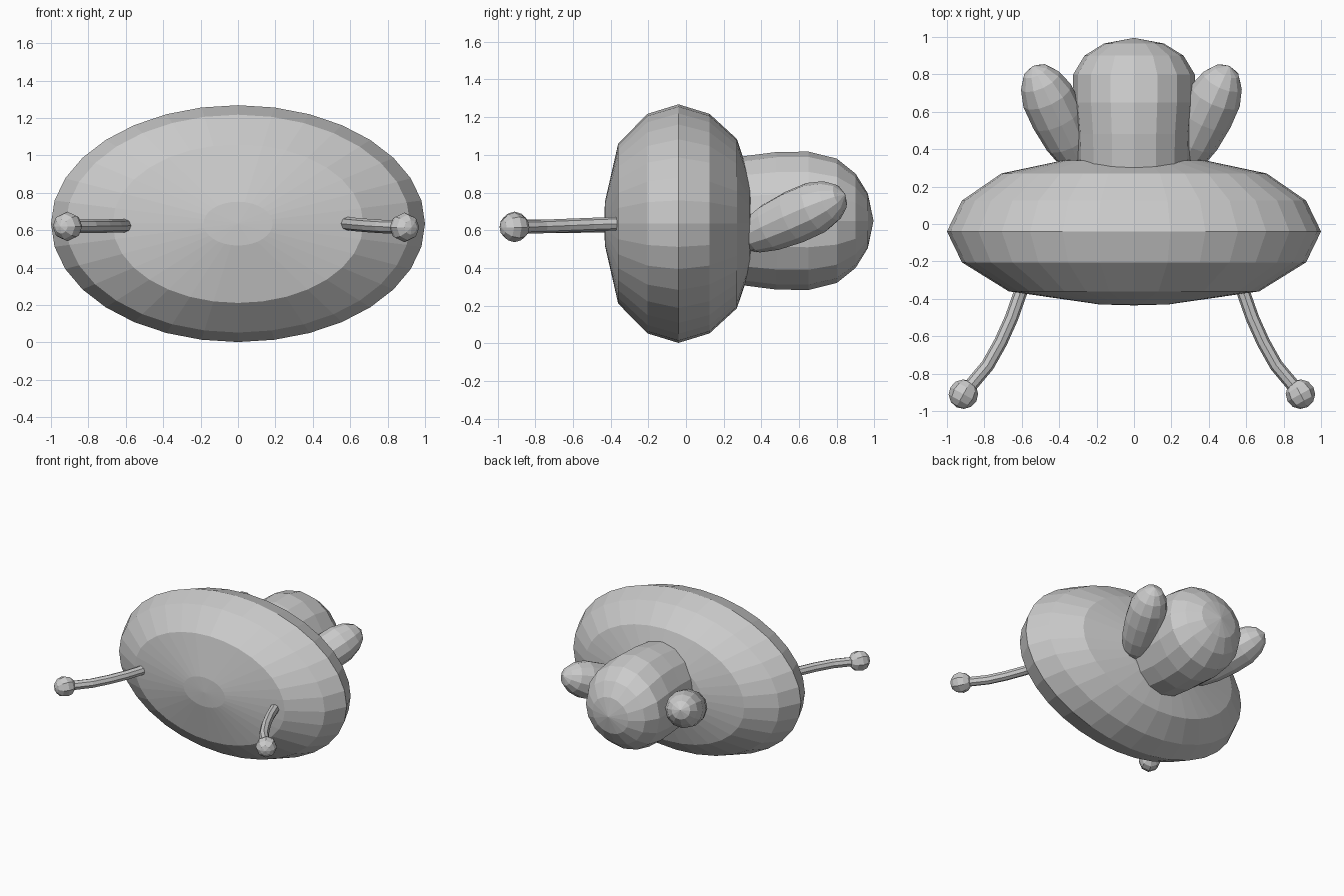
import bpy, bmesh
from math import sin, cos, tau
from mathutils import Vector

if "Cube" in bpy.data.objects:
    bpy.data.objects.remove(bpy.data.objects["Cube"])


def make(name, rings, start, end):
    """Skin a list of equal rings and close both ends on a pole point."""
    bm = bmesh.new()
    vr = [[bm.verts.new(p) for p in r] for r in rings]
    n = len(vr[0])
    for a, b in zip(vr, vr[1:]):
        for i in range(n):
            bm.faces.new((a[i], a[(i + 1) % n], b[(i + 1) % n], b[i]))
    for ring, pole in ((vr[0], start), (vr[-1], end)):
        p = bm.verts.new(pole)
        for i in range(n):
            bm.faces.new((ring[i], ring[(i + 1) % n], p))
    bmesh.ops.recalc_face_normals(bm, faces=bm.faces)
    me = bpy.data.meshes.new(name)
    bm.to_mesh(me)
    bm.free()
    ob = bpy.data.objects.new(name, me)
    bpy.context.collection.objects.link(ob)
    return ob


def oval(y, rx, rz, cz, n):
    """Elliptical ring facing along y."""
    return [(rx * sin(tau * i / n), y, cz + rz * cos(tau * i / n)) for i in range(n)]


def ring(c, axis, r, n):
    """Round ring at c, perpendicular to axis."""
    u = axis.cross(Vector((0, 0, 1))).normalized()
    v = axis.cross(u).normalized()
    return [c + r * (u * cos(tau * i / n) + v * sin(tau * i / n)) for i in range(n)]


# Flattened body, elliptical from the front
body = [(-.43, .185), (-.36, .67), (-.205, .92), (-.04, 1), (.125, .92), (.27, .71), (.34, .38)]
make("body", [oval(y, r, r * .633, .635, 32) for y, r in body], (0, -.435, .635), (0, .36, .635))

# Rounded rear dome
dome = [(.2, .29, .32), (.3, .305, .342), (.48, .31, .365), (.65, .325, .367),
        (.80, .325, .33), (.90, .265, .25), (.965, .16, .145)]
make("rear_dome", [oval(y, rx, rz, .65, 16) for y, rx, rz in dome], (0, .15, .65), (0, .995, .65))

# Egg-shaped lobes beside the dome
egg = [(.04, .06), (.14, .10), (.3, .128), (.52, .143), (.72, .141), (.86, .113), (.95, .07)]
for side, x0, x1 in (("right", .25, .51), ("left", -.27, -.54)):
    a, b = Vector((x0, .28, .54)), Vector((x1, .845, .79))
    make(side + "_lobe", [ring(a.lerp(b, t), b - a, r, 12) for t, r in egg], a, b)

# Curved stalks with ball tips at the front
for side, s, dx, z0, z1 in (("right", 1, 0, .64, .615), ("left", -1, -.022, .625, .62)):
    plan = [(.555, -.27), (.583, -.36), (.632, -.5), (.69, -.63), (.76, -.755), (.89, -.91)]
    pts = [Vector((s * x + dx, y, z0 + (z1 - z0) * i / 5)) for i, (x, y) in enumerate(plan)]
    rings = []
    for i, p in enumerate(pts):
        axis = pts[min(i + 1, 5)] - pts[max(i - 1, 0)]
        rings.append(ring(p, axis, .036, 8))
    make(side + "_stalk", rings, pts[0], pts[-1])
    bpy.ops.mesh.primitive_uv_sphere_add(segments=8, ring_count=6, radius=.079, location=pts[-1],
                                         rotation=(1.57, 0, s * .5))
    bpy.context.object.name = side + "_ball"
